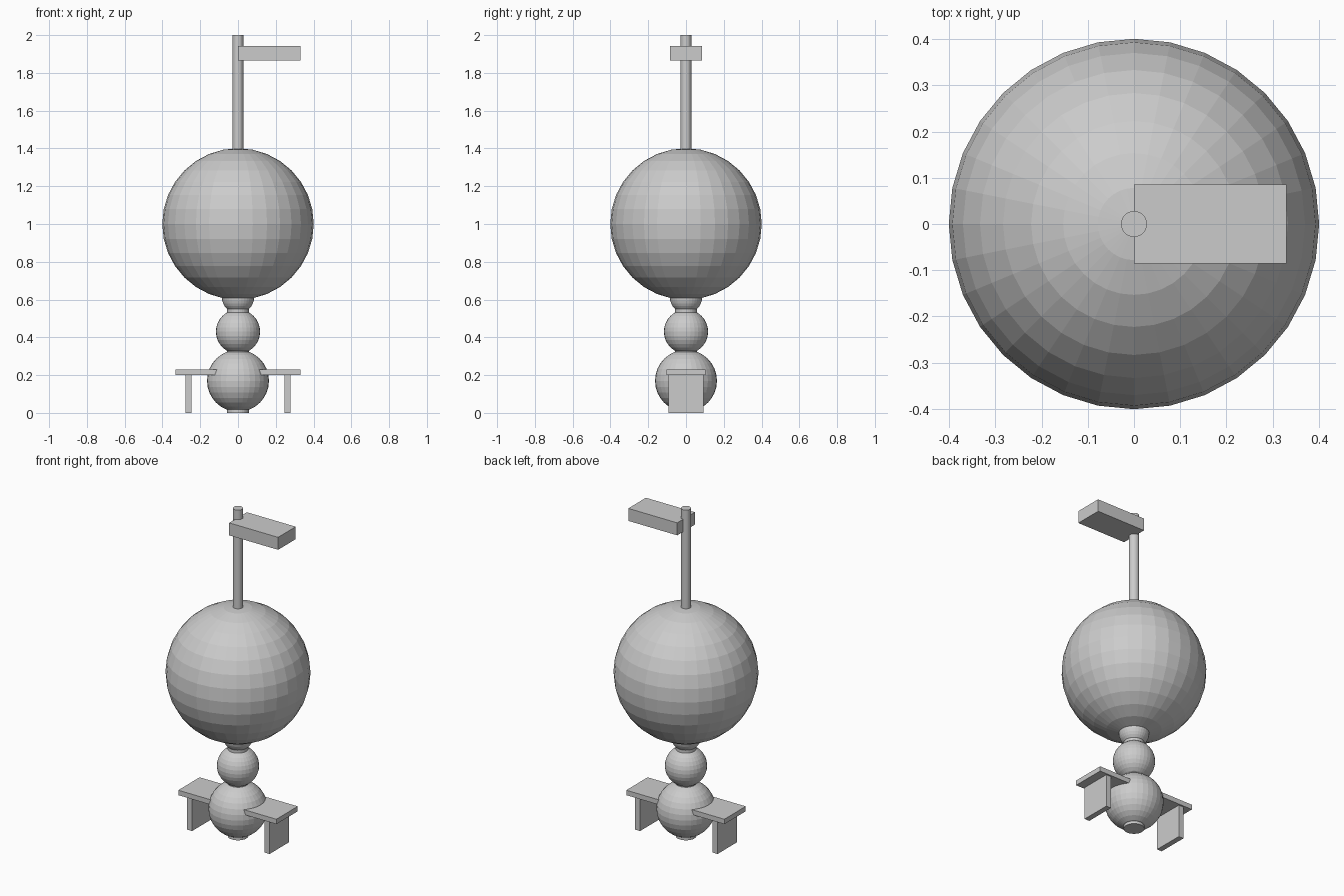
import bpy

if "Cube" in bpy.data.objects:
    bpy.data.objects.remove(bpy.data.objects["Cube"])


def sphere(name, r, z):
    bpy.ops.mesh.primitive_uv_sphere_add(segments=32, ring_count=16, radius=r, location=(0, 0, z))
    bpy.context.object.name = name


def rod(name, r, z0, z1):
    bpy.ops.mesh.primitive_cylinder_add(vertices=32, radius=r, depth=z1 - z0,
                                        location=(0, 0, (z0 + z1) / 2))
    bpy.context.object.name = name


def box(name, x0, x1, half_y, z0, z1):
    bpy.ops.mesh.primitive_cube_add(size=1, location=((x0 + x1) / 2, 0, (z0 + z1) / 2))
    ob = bpy.context.object
    ob.name = name
    ob.scale = (x1 - x0, half_y * 2, z1 - z0)
    bpy.ops.object.transform_apply(location=False, rotation=False, scale=True)


# Stack of balls
sphere("lower_ball", 0.164, 0.17)
sphere("middle_ball", 0.117, 0.43)
sphere("neck_ball", 0.085, 0.612)
sphere("main_ball", 0.401, 1.0)

# Core rod through the small balls, and the mast on top
rod("core_rod", 0.057, 0.0, 0.556)
rod("mast", 0.028, 1.38, 2.0)

# Vane on the mast
box("vane", 0.0, 0.33, 0.085, 1.866, 1.942)

# Benches on both sides of the lower ball
for side, s in (("left", -1), ("right", 1)):
    box(side + "_bench_top", *sorted((s * 0.09, s * 0.331)), 0.103, 0.20, 0.23)
    box(side + "_bench_leg", *sorted((s * 0.245, s * 0.278)), 0.093, 0.0, 0.20)
